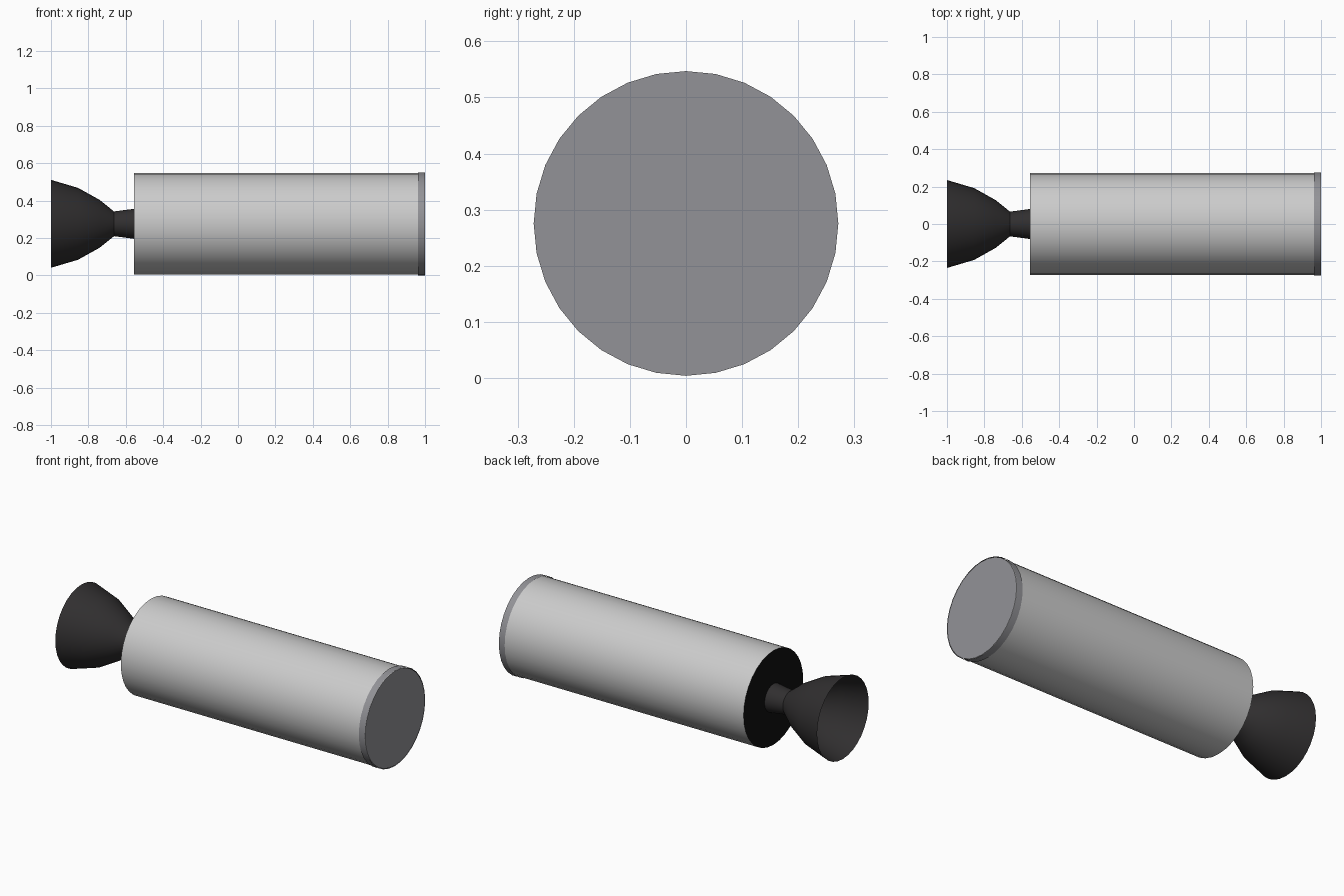
import bpy, bmesh, math

if "Cube" in bpy.data.objects:
    bpy.data.objects.remove(bpy.data.objects["Cube"])

ZC = 0.2755   # height of the long axis
SIDES = 32


def material(name, rgb):
    m = bpy.data.materials.new(name)
    m.diffuse_color = (*rgb, 1)
    m.use_nodes = True
    m.node_tree.nodes["Principled BSDF"].inputs["Base Color"].default_value = m.diffuse_color
    return m


def lathe(name, profile, mat, cap_start=None, cap_end=None):
    """Revolve (x, radius) points around the long axis; caps take a material."""
    bm = bmesh.new()
    rings = []
    for x, r in profile:
        rings.append([bm.verts.new((x, r * math.sin(a), ZC + r * math.cos(a)))
                      for a in (2 * math.pi * i / SIDES for i in range(SIDES))])
    for a, b in zip(rings, rings[1:]):
        for i in range(SIDES):
            j = (i + 1) % SIDES
            bm.faces.new((a[i], a[j], b[j], b[i]))
    mats = [mat]
    for cap, ring in ((cap_start, rings[0][::-1]), (cap_end, rings[-1])):
        if cap:
            f = bm.faces.new(ring)
            mats.append(cap)
            f.material_index = len(mats) - 1
    # make every side face point away from the axis
    for f in bm.faces:
        c = f.calc_center_median()
        f.normal_update()
        n = f.normal
        if len(f.verts) == 4:
            flip = n.y * c.y + n.z * (c.z - ZC) < 0
        else:
            flip = n.x * c.x < 0
        if flip:
            f.normal_flip()
    me = bpy.data.meshes.new(name)
    bm.to_mesh(me)
    bm.free()
    for m in mats:
        me.materials.append(m)
    ob = bpy.data.objects.new(name, me)
    bpy.context.collection.objects.link(ob)
    bpy.ops.object.select_all(action='DESELECT')
    ob.select_set(True)
    bpy.context.view_layer.objects.active = ob
    bpy.ops.object.shade_smooth_by_angle(angle=math.radians(35))
    return ob


shell = material("shell_grey", (0.55, 0.55, 0.55))
trim = material("trim_grey", (0.29, 0.29, 0.31))
black = material("base_black", (0.005, 0.005, 0.005))
dark = material("nozzle_dark", (0.03, 0.028, 0.029))

# Main casing: black rear bulkhead, trim-coloured front plate
lathe("casing", [(-0.557, 0.2715), (1.0, 0.2715)], shell, black, trim)

# Thin collar around the front end
lathe("front_collar", [(0.963, 0.2755), (1.0, 0.2755)], trim)

# Throat and flared open bell
lathe("nozzle", [(-1.0, 0.235), (-0.855, 0.192), (-0.74, 0.128),
                 (-0.663, 0.066), (-0.557, 0.08)], dark)
